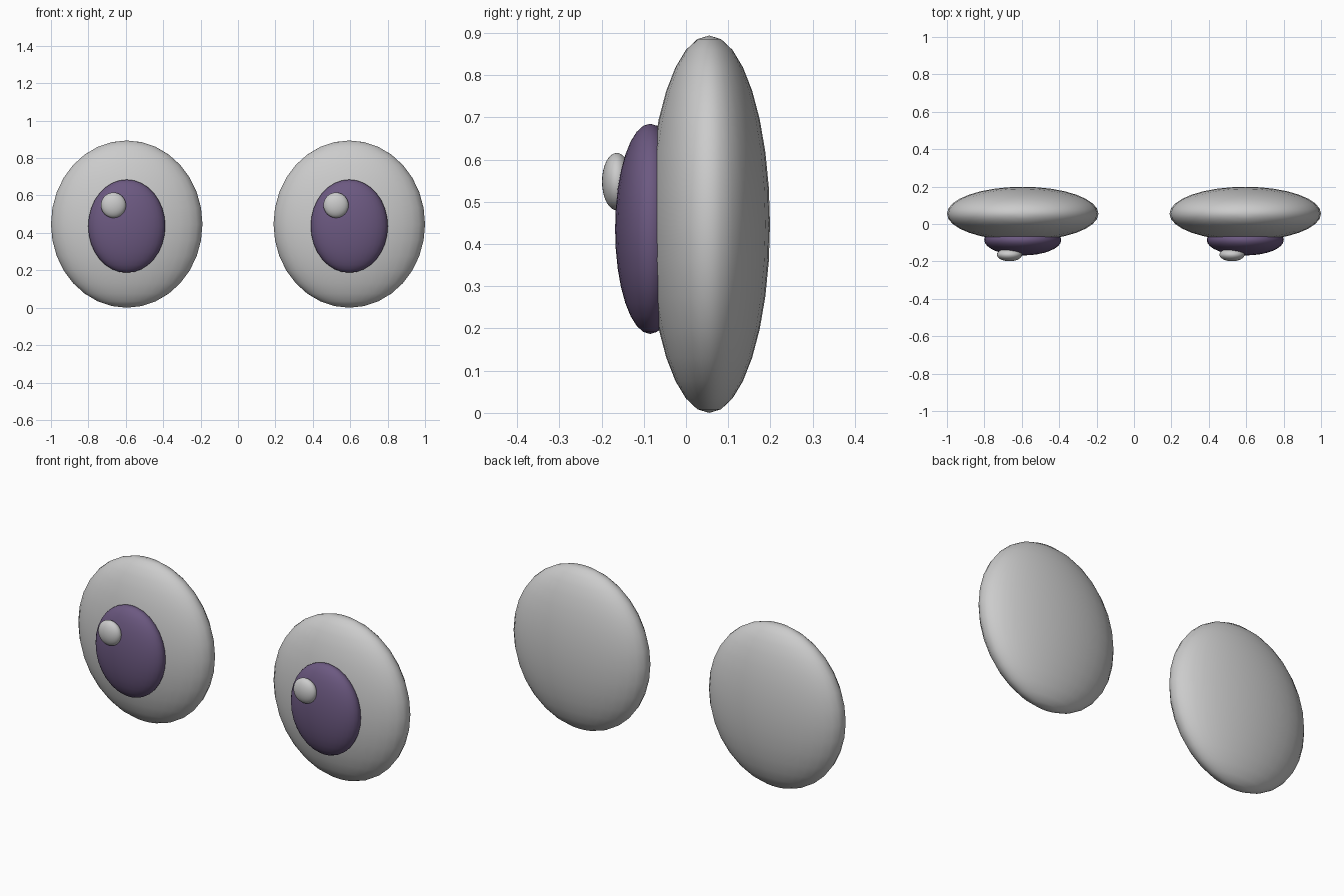
import bpy

if "Cube" in bpy.data.objects:
    bpy.data.objects.remove(bpy.data.objects["Cube"])

violet = bpy.data.materials.new("violet")
violet.diffuse_color = (0.15, 0.10, 0.22, 1)
violet.use_nodes = True
violet.node_tree.nodes["Principled BSDF"].inputs["Base Color"].default_value = violet.diffuse_color


def ellipsoid(name, center, radii, material=None):
    bpy.ops.mesh.primitive_uv_sphere_add(segments=32, ring_count=16, radius=1, location=center)
    ob = bpy.context.object
    ob.name = name
    ob.scale = radii
    bpy.ops.object.transform_apply(location=False, rotation=False, scale=True)
    bpy.ops.object.shade_smooth()
    if material:
        ob.data.materials.append(material)
    return ob


# Two identical eyes; the highlights sit on the same side of each
for side, x in (("left", -0.595), ("right", 0.595)):
    ellipsoid(f"eyeball_{side}", (x, 0.055, 0.447), (0.405, 0.144, 0.447))
    ellipsoid(f"iris_{side}", (x, -0.085, 0.436), (0.206, 0.083, 0.249), violet)
    ellipsoid(f"highlight_{side}", (x - 0.071, -0.164, 0.548), (0.067, 0.035, 0.068))
